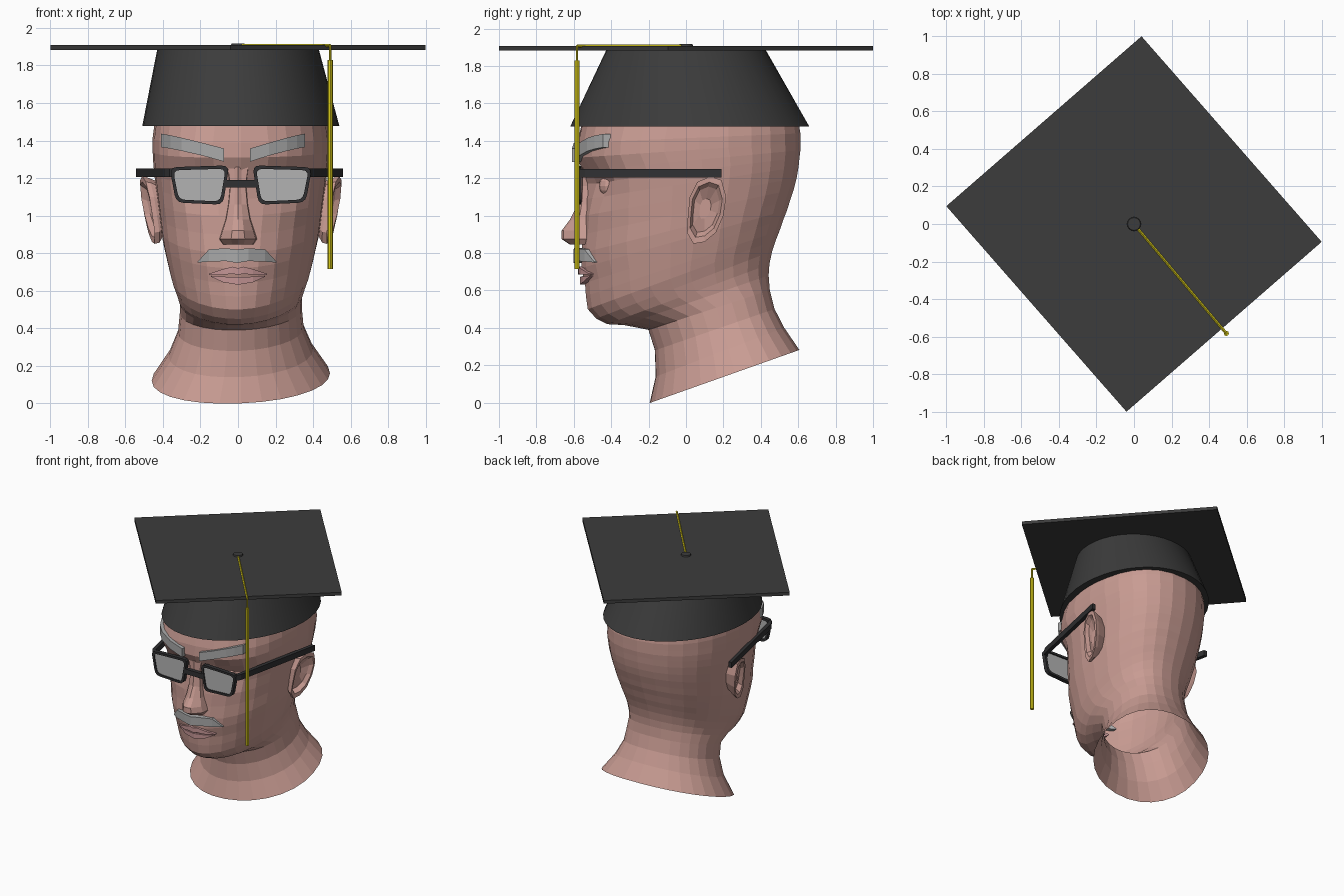
import bpy, bmesh, math
from mathutils import Vector

if "Cube" in bpy.data.objects:
    bpy.data.objects.remove(bpy.data.objects["Cube"])

CX = 0.015    # the head sits slightly off the board centre
SKEW = 0.12   # the head is turned a little: its right side lies further back


def material(name, rgb):
    m = bpy.data.materials.new(name)
    m.diffuse_color = (*rgb, 1)
    m.use_nodes = True
    m.node_tree.nodes["Principled BSDF"].inputs["Base Color"].default_value = m.diffuse_color
    return m


SKIN = material("skin", (0.58, 0.33, 0.29))
LIP = material("lip", (0.55, 0.30, 0.30))
CLOTH = material("cloth", (0.045, 0.045, 0.045))
RIM = material("rim", (0.03, 0.03, 0.032))
GLASS = material("glass", (0.45, 0.45, 0.45))
HAIR = material("hair", (0.40, 0.40, 0.40))
GOLD = material("gold", (0.72, 0.62, 0.01))


def loft(name, rings, mat, start=True, end=True, loop=False):
    """Skin a list of equal-length closed rings."""
    bm = bmesh.new()
    vs = [[bm.verts.new(p) for p in r] for r in rings]
    n = len(vs[0])
    pairs = list(zip(vs, vs[1:])) + ([(vs[-1], vs[0])] if loop else [])
    for a, b in pairs:
        for i in range(n):
            j = (i + 1) % n
            bm.faces.new((a[i], a[j], b[j], b[i]))
    if start and not loop:
        bm.faces.new(vs[0])
    if end and not loop:
        bm.faces.new(vs[-1])
    bmesh.ops.recalc_face_normals(bm, faces=bm.faces)
    me = bpy.data.meshes.new(name)
    bm.to_mesh(me)
    bm.free()
    ob = bpy.data.objects.new(name, me)
    bpy.context.collection.objects.link(ob)
    me.materials.append(mat)
    return ob


def strip(name, cols, depth, thick, mat, cx=0.0):
    """Thin band on the face; cols are (x, z_low, z_high), depth(x) is front y."""
    rings = []
    for x, lo, hi in cols:
        y = depth(x)
        rings.append([(x + cx, y, lo), (x + cx, y, hi),
                      (x + cx, y + thick, hi), (x + cx, y + thick, lo)])
    return loft(name, rings, mat)


def rod(name, a, b, r, mat, sides=8):
    a, b = Vector(a), Vector(b)
    q = (b - a).to_track_quat('Z', 'Y')
    circ = [q @ Vector((r * math.cos(t), r * math.sin(t), 0))
            for t in (2 * math.pi * i / sides for i in range(sides))]
    return loft(name, [[p + c for c in circ] for p in (a, b)], mat)


# Head and neck: tilted rings (front y, front z, back y, back z, half width, squareness)
HEAD = [
    (-.19, .00, .60, .28, .475, 2.1), (-.16, .14, .52, .40, .385, 2.05),
    (-.165, .28, .47, .50, .335, 2.0), (-.20, .39, .445, .60, .325, 2.0),
    (-.33, .415, .44, .68, .325, 1.95), (-.42, .42, .445, .74, .335, 1.9),
    (-.48, .45, .46, .81, .35, 1.9), (-.525, .50, .48, .87, .37, 1.9),
    (-.535, .57, .50, .92, .385, 1.95), (-.54, .64, .52, .98, .40, 2.0),
    (-.56, .72, .54, 1.03, .415, 2.0), (-.56, .80, .555, 1.08, .425, 2.1),
    (-.55, .90, .575, 1.14, .435, 2.15), (-.545, 1.00, .59, 1.20, .445, 2.25),
    (-.54, 1.09, .60, 1.26, .455, 2.3), (-.54, 1.17, .605, 1.31, .462, 2.4),
    (-.555, 1.24, .61, 1.35, .467, 2.5), (-.58, 1.31, .61, 1.39, .47, 2.6),
    (-.575, 1.39, .61, 1.44, .47, 2.6), (-.555, 1.48, .60, 1.50, .46, 2.5),
    (-.50, 1.59, .56, 1.60, .42, 2.3), (-.39, 1.70, .45, 1.70, .34, 2.1),
    (-.20, 1.78, .26, 1.78, .18, 2.0),
]


def head_ring(yf, zf, yb, zb, w, n, sides=28):
    pts = []
    for i in range(sides):
        t = 2 * math.pi * i / sides
        s, c = math.sin(t), math.cos(t)
        m = n if c > 0 else 2.25
        x = w * math.copysign(abs(s) ** (2 / m), s)
        y = (yf + yb) / 2 - (yb - yf) / 2 * math.copysign(abs(c) ** (2 / m), c)
        y += SKEW * x
        z = zf + (zb - zf) * (y - yf) / (yb - yf)
        if y < 0:  # eye sockets
            y += .055 * math.exp(-((abs(x) - .2) / .1) ** 2 - ((z - 1.17) / .08) ** 2)
        pts.append((x + CX, y, z))
    return pts


loft("head", [head_ring(*r) for r in HEAD], SKIN, start=False)

# Nose: (z, ridge y, half width)
NOSE = [(1.26, -.565, .06), (1.16, -.565, .045), (1.06, -.58, .055), (.98, -.62, .07),
        (.92, -.665, .09), (.875, -.665, .105), (.845, -.62, .085)]
loft("nose", [[(-w, -.50, z), (-w * .9, y * .35 - .355, z), (-w * .35, y + .01, z),
               (0, y, z), (w * .35, y + .01, z), (w * .9, y * .35 - .355, z),
               (w, -.50, z)] for z, y, w in NOSE], SKIN)

# Lips
lip_y = lambda x: -.568 + 2.0 * x * x + .06 * x
strip("upper_lip", [(-.155, .685, .69), (-.08, .685, .715), (-.03, .69, .728), (0, .685, .72),
                    (.03, .69, .728), (.08, .685, .715), (.155, .685, .69)],
      lambda x: lip_y(x) - .01, .07, LIP)
strip("lower_lip", [(-.145, .675, .68), (-.08, .645, .675), (0, .632, .672),
                    (.08, .645, .675), (.145, .675, .68)], lip_y, .07, LIP)

# Moustache
strip("moustache", [(-.21, .75, .755), (-.15, .755, .82), (-.06, .758, .826), (0, .748, .82),
                    (.06, .758, .826), (.15, .755, .82), (.21, .75, .755)],
      lambda x: -.602 + 2.2 * x * x + .06 * x, .06, HAIR, -.005)

# Ear outline (y, z), running from the front edge over the top
EAR = [(.01, 1.0), (.02, 1.10), (.06, 1.18), (.13, 1.21), (.19, 1.19), (.215, 1.10),
       (.20, 1.0), (.16, .91), (.10, .86), (.04, .85), (.005, .91)]
# Lens outline corners relative to centre line (x, z)
LENS = [(.062, 1.268), (.38, 1.258), (.345, 1.07), (.095, 1.058)]


def rounded(corners, r=.04, steps=4):
    out = []
    for i, c in enumerate(corners):
        c = Vector(c)
        a = c + (Vector(corners[i - 1]) - c).normalized() * r
        b = c + (Vector(corners[(i + 1) % len(corners)]) - c).normalized() * r
        for k in range(steps):
            t = k / (steps - 1)
            out.append(a * (1 - t) ** 2 + c * 2 * t * (1 - t) + b * t * t)
    return out


def lens_ring(s, y, kx=1.0, kz=1.0):
    return [(CX + s * (.221 + (p.x - .221) * kx), y, 1.162 + (p.y - 1.162) * kz)
            for p in rounded(LENS)]


def ear_ring(s, k, dx):
    """Ear outline scaled about its middle; dx(y, z) is distance from the centre plane."""
    dy = -.11 if s < 0 else 0
    return [(CX + s * dx(y, z), .1 + (y - .1) * k + dy, 1.04 + (z - 1.04) * k) for y, z in EAR]


def brow_y(x):
    """Forehead surface, a little proud of the head rings."""
    u = abs((x - CX) / .47) ** 2.6
    return .017 - .595 * (1 - u) ** (1 / 2.6) + SKEW * (x - CX) - .025


for s, side, k in ((-1, "left", 1.0), (1, "right", .87)):
    flare = lambda y, z: .45 + .22 * max(0, y) + .13 * (z - .85)
    loft(f"{side}_ear", [ear_ring(s, .75, lambda y, z: .41),
                         ear_ring(s, .97, lambda y, z: flare(y, z) - .025),
                         ear_ring(s, 1.0, flare),
                         ear_ring(s, .82, flare),
                         ear_ring(s, .68, lambda y, z: flare(y, z) - .03),
                         ear_ring(s, .3, lambda y, z: .455)], SKIN)

    strip(f"{side}_eyebrow", [(s * k * .075, 1.288, 1.358), (s * k * .19, 1.32, 1.388),
                              (s * k * .30, 1.345, 1.415), (s * k * .36, 1.357, 1.428),
                              (s * k * .41, 1.365, 1.437)], brow_y, .04, HAIR)

    bpy.ops.mesh.primitive_uv_sphere_add(segments=12, ring_count=8, radius=.065,
                                         location=(s * .2, -.40, 1.16))
    eye = bpy.context.object
    eye.name = f"{side}_eye"
    eye.data.materials.append(SKIN)

    # Spectacle rim, lens and temple arm
    loft(f"{side}_rim", [lens_ring(s, -.592), lens_ring(s, -.56),
                         lens_ring(s, -.56, .88, .83), lens_ring(s, -.592, .88, .83)],
         RIM, loop=True)
    loft(f"{side}_lens", [lens_ring(s, -.583, .9, .85), lens_ring(s, -.571, .9, .85)], GLASS)
    arm = []
    for x, y in ((.36, -.58), (.385, -.54), (.54, .19)):
        arm.append([(CX * .5 + s * (x + dx), y, z) for dx, z in
                    ((-.018, 1.205), (.012, 1.205), (.012, 1.25), (-.018, 1.25))])
    loft(f"{side}_temple_arm", arm, RIM)

# Spectacle bridge
strip("spectacle_bridge", [(-.085, 1.15, 1.19), (.085, 1.15, 1.19)],
      lambda x: -.592, .03, RIM, CX)


# Cap: elliptical crown with a rim turned in at the bottom
def ellipse(cx, cy, rx, ry, z, n=40, skew=0.0):
    ts = [2 * math.pi * i / n for i in range(n)]
    return [(cx + rx * math.cos(t), cy + ry * math.sin(t) + skew * rx * math.cos(t), z)
            for t in ts]


crown = loft("cap_crown", [ellipse(CX, .02, .47, .585, 1.50, skew=.1),
                           ellipse(CX, .02, .47, .585, 1.478, skew=.1),
                           ellipse(CX, .02, .525, .638, 1.478, skew=.1),
                           ellipse(0, 0, .43, .425, 1.888)], CLOTH, start=False)
corners = [(.04, 1), (-1, .095), (-.04, -1), (1, -.095)]
loft("cap_board", [[(x, y, z) for x, y in corners] for z in (1.882, 1.908)], CLOTH)
button = loft("cap_button", [ellipse(0, 0, .038, .038, 1.905, 16),
                             ellipse(0, 0, .034, .034, 1.918, 16)], CLOTH)
for ob in (crown, button):
    bpy.ops.object.select_all(action='DESELECT')
    ob.select_set(True)
    bpy.context.view_layer.objects.active = ob
    bpy.ops.object.shade_smooth_by_angle()

# Tassel cord and tassel
rod("tassel_cord", (.02, -.025, 1.907), (.492, -.583, 1.907), .008, GOLD, 4)
rod("tassel_drop", (.492, -.583, 1.91), (.492, -.583, 1.82), .006, GOLD)
rod("tassel", (.492, -.583, 1.83), (.492, -.583, .715), .014, GOLD)
